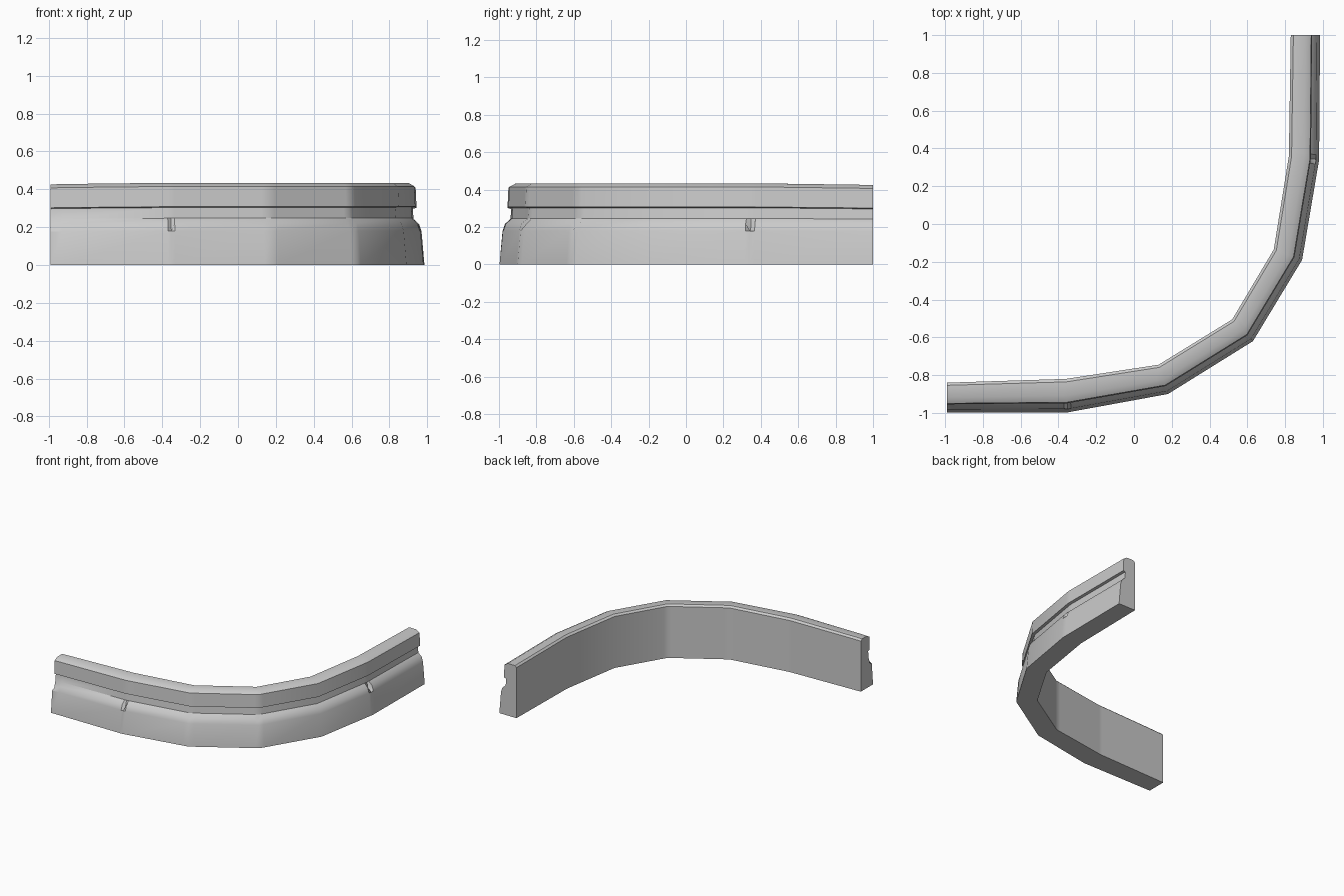
import bpy
import bmesh
import math
from mathutils import Vector

cube = bpy.data.objects.get("Cube")
if cube:
    bpy.data.objects.remove(cube, do_unlink=True)

stone = bpy.data.materials.new("stone_grey")
stone.use_nodes = True
colour = (0.6, 0.6, 0.6, 1)
stone.diffuse_color = colour
stone.node_tree.nodes["Principled BSDF"].inputs["Base Color"].default_value = colour

# Matching outer and inner corners of the curved plan
outer = [(-0.99, -0.997), (-0.35, -0.997), (0.18, -0.9), (0.63, -0.62),
         (0.89, -0.19), (0.98, 0.34), (0.985, 1)]
inner = [(-0.99, -0.84), (-0.36, -0.82), (0.13, -0.745), (0.52, -0.505),
         (0.74, -0.135), (0.82, 0.36), (0.83, 1)]
outer = [Vector(p) for p in outer]
inner = [Vector(p) for p in inner]

# Cross-section: fraction of thickness from the outside, height
profile = [(0, 0), (0.1, 0.18), (0.18, 0.22), (0.37, 0.247), (0.4, 0.303),
           (0.27, 0.308), (0.3, 0.415), (0.5, 0.434), (0.91, 0.434),
           (1, 0.42), (1, 0)]
SHOULDER = 2

# Worn chips on the shoulder: corner -> (half width, inward shift, drop)
chips = {0: (0.06, 0.08, 0.03), 1: (0.018, 0.08, 0.03), 2: (0.04, 0.08, 0.01),
         3: (0.035, 0.08, 0.015), 5: (0.025, 0.1, 0.05)}


def between(i, j, distance):
    """Plan points a short way along the segment from corner i to j."""
    f = distance / (outer[j] - outer[i]).length
    return outer[i].lerp(outer[j], f), inner[i].lerp(inner[j], f)


# Stations along the path, with extra ones to bound each chip
last = len(outer) - 1
stations = []
for i in range(last + 1):
    chip = chips.get(i)
    if chip and i > 0:
        stations.append((*between(i, i - 1, chip[0]), None, 1))
    stations.append((outer[i], inner[i], chip, 0.98 if i in (0, last) else 1))
    if chip and i < last:
        stations.append((*between(i, i + 1, chip[0]), None, 0.985 if i == 0 else 1))

# Sweep the cross-section through the stations
bm = bmesh.new()
rings = []
for out, inn, chip, tall in stations:
    ring = []
    for k, (t, z) in enumerate(profile):
        if chip and k == SHOULDER:
            t, z = t + chip[1], z - chip[2]
        p = out.lerp(inn, t)
        ring.append(bm.verts.new((p.x, p.y, z * tall)))
    rings.append(ring)
n = len(profile)
for a, b in zip(rings, rings[1:]):
    for k in range(n):
        m = (k + 1) % n
        bm.faces.new((a[k], b[k], b[m], a[m]))
bm.faces.new(rings[0])
bm.faces.new(rings[-1])
bmesh.ops.recalc_face_normals(bm, faces=bm.faces)

mesh = bpy.data.meshes.new("curved_kerb")
bm.to_mesh(mesh)
bm.free()
mesh.materials.append(stone)
kerb = bpy.data.objects.new("curved_kerb", mesh)
bpy.context.collection.objects.link(kerb)

# Smooth around the bend, crisp at the mouldings
bpy.ops.object.select_all(action='DESELECT')
kerb.select_set(True)
bpy.context.view_layer.objects.active = kerb
bpy.ops.object.shade_smooth_by_angle(angle=math.radians(32))
